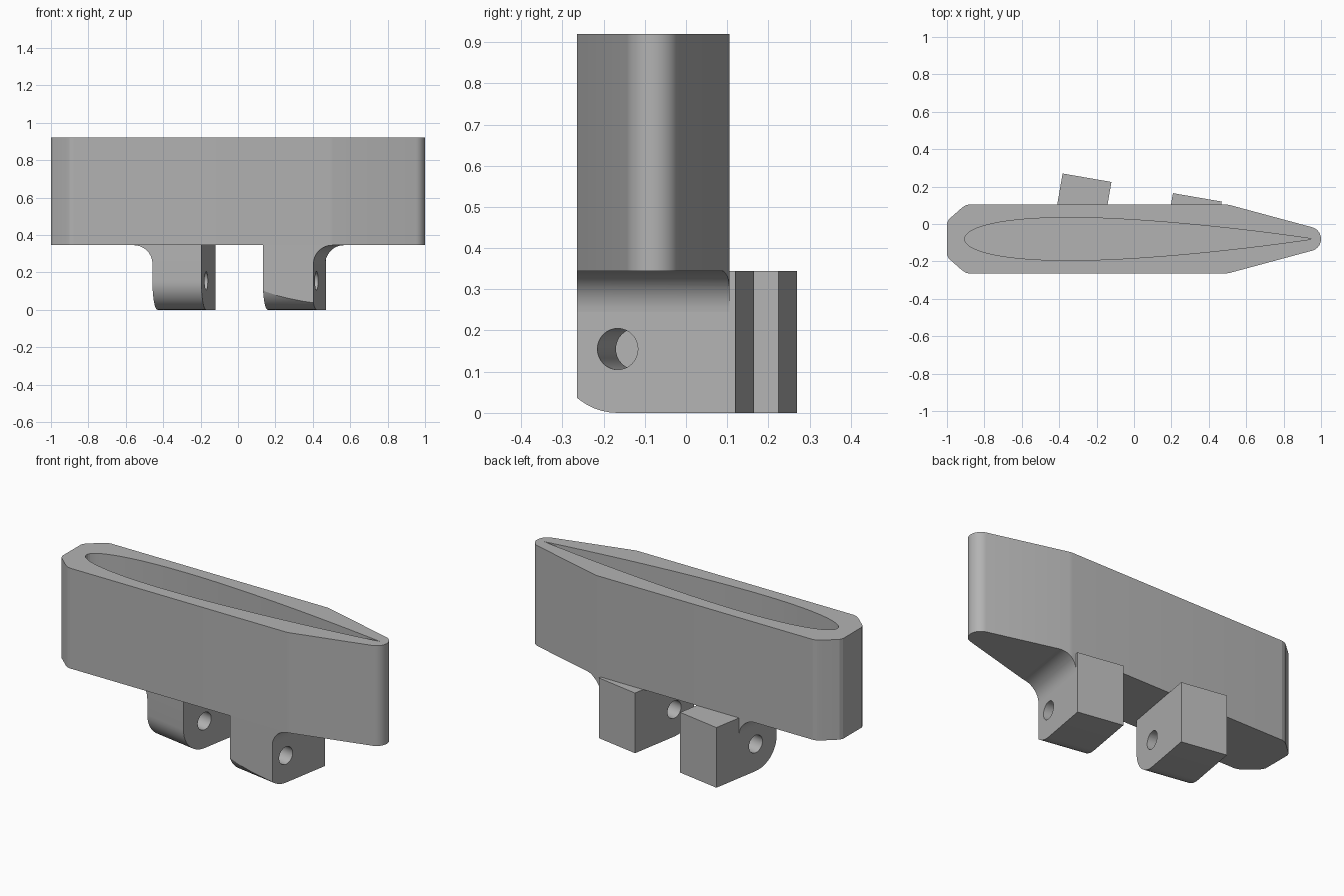
import bpy, bmesh, math
from mathutils import Matrix, Vector

cube = bpy.data.objects.get("Cube")
if cube:
    bpy.data.objects.remove(cube, do_unlink=True)

BASE, TOP = 0.345, 0.92        # underside and rim of the body
MID = -0.08                    # centre line of the body in y
WIDTH, BACK, ROUND = 0.265, 0.29, 0.155   # lug size and nose radius
FILLET = 0.1
TILT = math.radians(-9.8)

grey = bpy.data.materials.new("plain_grey")
grey.use_nodes = True
grey.diffuse_color = (0.45, 0.45, 0.45, 1)
grey.node_tree.nodes["Principled BSDF"].inputs["Base Color"].default_value = grey.diffuse_color


def arc(cx, cy, r, start, end, steps):
    angles = [math.radians(start + (end - start) * i / steps) for i in range(steps + 1)]
    return [(cx + r * math.cos(a), cy + r * math.sin(a)) for a in angles]


def prism(name, points, low, high, place):
    """Extrude a closed outline from low to high; place maps (u, v, depth) to a position."""
    bm = bmesh.new()
    rings = [[bm.verts.new(place(u, v, d)) for u, v in points] for d in (low, high)]
    n = len(points)
    for ring in rings:
        bm.faces.new(ring)
    for i in range(n):
        j = (i + 1) % n
        bm.faces.new((rings[0][i], rings[0][j], rings[1][j], rings[1][i]))
    bmesh.ops.recalc_face_normals(bm, faces=bm.faces)
    mesh = bpy.data.meshes.new(name)
    bm.to_mesh(mesh)
    bm.free()
    mesh.materials.append(grey)
    obj = bpy.data.objects.new(name, mesh)
    bpy.context.collection.objects.link(obj)
    return obj


def select(obj):
    bpy.ops.object.select_all(action='DESELECT')
    obj.select_set(True)
    bpy.context.view_layer.objects.active = obj


def combine(obj, cutter, operation):
    mod = obj.modifiers.new("cut", 'BOOLEAN')
    mod.operation, mod.object, mod.solver = operation, cutter, 'EXACT'
    select(obj)
    bpy.ops.object.modifier_apply(modifier=mod.name)
    bpy.data.objects.remove(cutter, do_unlink=True)


def smooth(obj):
    select(obj)
    bpy.ops.object.shade_smooth_by_angle(angle=math.radians(14))


def upright(u, v, d):
    return Vector((u, v, d))


# Body outline: chamfered blunt end, tapered end with a round tip
blunt = [(-1, 0.085), (-0.99, 0.105), (-0.92, 0.167), (-0.9, 0.18), (-0.88, 0.185)]
outline = [(x, MID + h) for x, h in blunt]
outline += [(0.49, MID + 0.185), (0.51, MID + 0.182)]
outline += arc(0.935, MID, 0.065, 75, -75, 18)
outline += [(0.51, MID - 0.182), (0.49, MID - 0.185)]
outline += [(x, MID - h) for x, h in reversed(blunt)]


# Teardrop pocket section
def half_thickness(t):
    return 5 * 0.123 * (0.2969 * math.sqrt(t) - 0.126 * t - 0.3516 * t**2
                        + 0.2843 * t**3 - 0.1036 * t**4)


START, CHORD, STEPS = -0.905, 1.86, 48
stations = [(1 - math.cos(math.pi * i / STEPS)) / 2 for i in range(STEPS + 1)]
upper = [(START + CHORD * t, MID + CHORD * half_thickness(t)) for t in stations]
lower = [(x, 2 * MID - y) for x, y in reversed(upper[1:-1])]

body = prism("body", outline, BASE, TOP, upright)
pocket = prism("pocket_cutter", upper + lower, BASE + 0.06, TOP + 0.1, upright)
combine(body, pocket, 'DIFFERENCE')
smooth(body)

# Lug profile seen from its side: round lower nose, square back
lug_profile = arc(0, ROUND, ROUND, 180, 270, 12) + [(BACK, 0), (BACK, BASE), (-ROUND, BASE)]


def add_lug(side, x, y, outer):
    """Lug with a cross hole at (x, y); outer is the sign of the filleted side."""
    frame = Matrix.Translation((x, y, 0)) @ Matrix.Rotation(TILT, 4, 'Z')

    def along_x(u, v, d):
        return frame @ Vector((d, u, v))

    def along_y(u, v, d):
        return frame @ Vector((u, d, v))

    lug = prism(side + "_lug", lug_profile, -WIDTH, 0, along_x)
    hole = prism("hole_cutter", arc(0, ROUND, 0.05, 0, 348.75, 31), -WIDTH - 0.1, 0.1, along_x)
    combine(lug, hole, 'DIFFERENCE')
    # Trim the nose flush with the front of the body
    front = MID - 0.185
    square = [(-1, front - 0.5), (1, front - 0.5), (1, front), (-1, front)]
    combine(lug, prism("front_cutter", square, -0.1, BASE + 0.1, upright), 'DIFFERENCE')
    smooth(lug)

    # Concave fillet under the body, kept inside the body outline
    edge = 0 if outer > 0 else -WIDTH
    curve = arc(FILLET, BASE - FILLET, FILLET, 180, 90, 12)
    section = [(edge + outer * u, v) for u, v in curve + [(0, BASE)]]
    fillet = prism(side + "_fillet", section, -ROUND, BACK, along_y)
    combine(fillet, prism("outline_cutter", outline, 0, BASE + 0.1, upright), 'INTERSECT')
    smooth(fillet)


add_lug("left", 0.42, -0.166, 1)
add_lug("right", -0.17, -0.061, -1)
